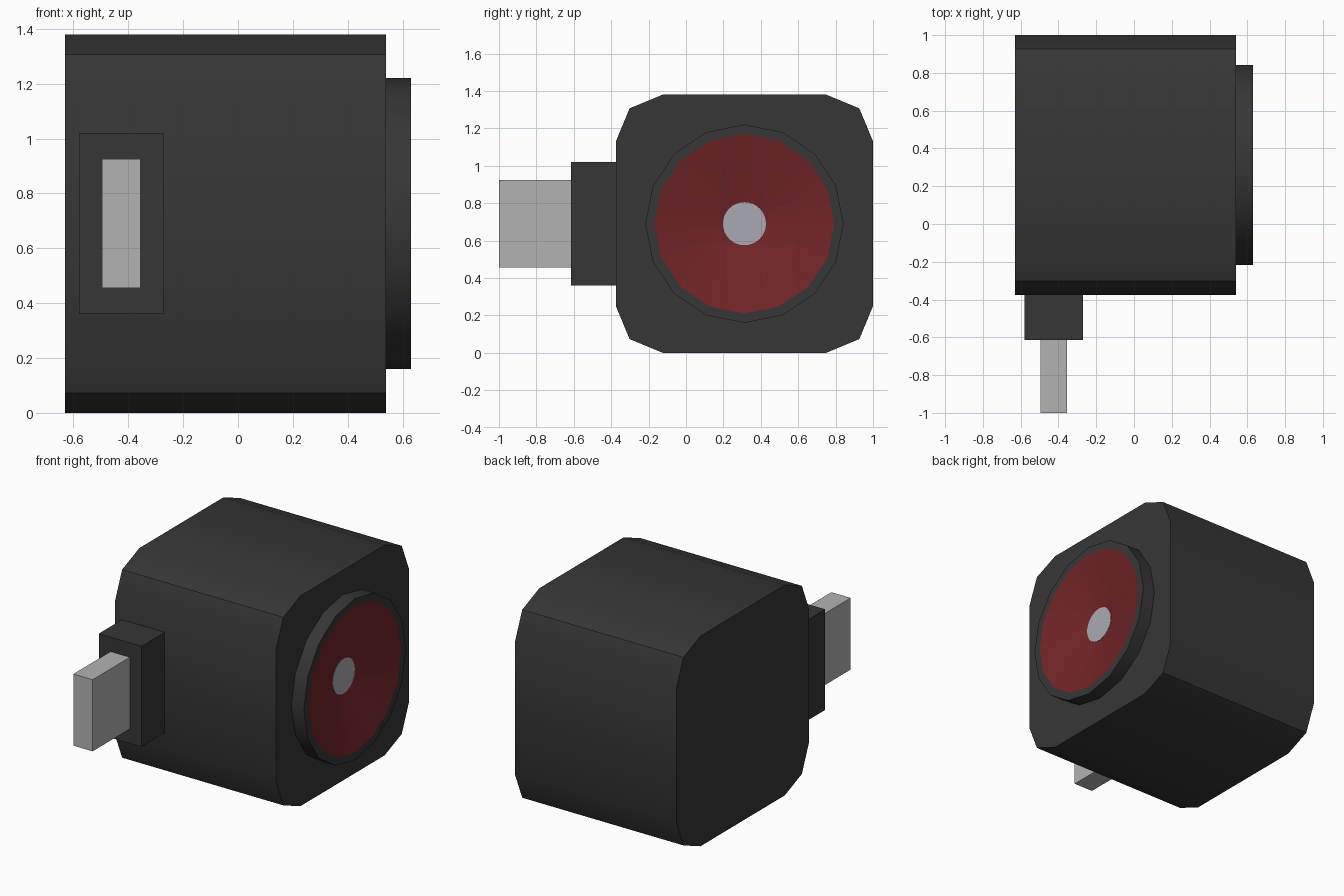
import bpy, bmesh, math

if "Cube" in bpy.data.objects:
    bpy.data.objects.remove(bpy.data.objects["Cube"])

CY, CZ = 0.3125, 0.69      # axis of the housing and the lens


def material(name, rgb):
    m = bpy.data.materials.new(name)
    m.diffuse_color = (*rgb, 1)
    m.use_nodes = True
    m.node_tree.nodes["Principled BSDF"].inputs["Base Color"].default_value = m.diffuse_color
    return m


DARK = material("dark_plastic", (0.037, 0.037, 0.037))
RED = material("red_reflector", (0.17, 0.018, 0.02))
SILVER = material("silver", (0.4, 0.4, 0.46))
METAL = material("plug_grey", (0.45, 0.45, 0.45))


def finish(name, bm, mat, smooth=False):
    bmesh.ops.recalc_face_normals(bm, faces=bm.faces) if name != "reflector_cone" else None
    me = bpy.data.meshes.new(name)
    bm.to_mesh(me)
    bm.free()
    me.materials.append(mat)
    ob = bpy.data.objects.new(name, me)
    bpy.context.collection.objects.link(ob)
    if smooth:
        bpy.ops.object.select_all(action='DESELECT')
        ob.select_set(True)
        bpy.context.view_layer.objects.active = ob
        bpy.ops.object.shade_smooth_by_angle(angle=math.radians(30))
    return ob


def box(name, x, y, z, mat, bevel=0):
    bm = bmesh.new()
    bmesh.ops.create_cube(bm, size=1)
    for v in bm.verts:
        v.co = [(lo + hi) / 2 + c * (hi - lo) for c, (lo, hi) in zip(v.co, (x, y, z))]
    if bevel:
        # round only the edges running along x
        edges = [e for e in bm.edges if abs(e.verts[0].co.x - e.verts[1].co.x) > 0.1]
        bmesh.ops.bevel(bm, geom=edges, offset=bevel, segments=2, profile=0.5, affect='EDGES')
    return finish(name, bm, mat, bool(bevel))


def lathe(name, rings, sides, mat, cap=False):
    """Skin circles given as (x, radius) around the lens axis."""
    bm = bmesh.new()
    loops = [[bm.verts.new((x, CY + r * math.cos(2 * math.pi * i / sides),
                            CZ + r * math.sin(2 * math.pi * i / sides)))
              for i in range(sides)] for x, r in rings]
    for a, b in zip(loops, loops[1:]):
        for i in range(sides):
            j = (i + 1) % sides
            bm.faces.new((a[i], a[j], b[j], b[i]))
    if cap:
        bm.faces.new(loops[-1])
    return finish(name, bm, mat, True)


# Housing with rounded long edges
box("housing", (-0.63, 0.54), (-0.375, 1.0), (0, 1.38), DARK, bevel=0.25)

# Lens rim, sunken reflector cone and centre emitter
lathe("lens_rim", [(0.54, 0.53), (0.63, 0.53), (0.63, 0.48)], 16, DARK)
lathe("reflector_cone", [(0.63, 0.48), (0.545, 0.105)], 16, RED)
lathe("emitter_disc", [(0.541, 0.115), (0.549, 0.115)], 32, SILVER, cap=True)

# Plug collar and plug
box("plug_collar", (-0.58, -0.27), (-0.615, -0.375), (0.36, 1.02), DARK)
box("plug", (-0.495, -0.355), (-1.0, -0.615), (0.455, 0.925), METAL)
